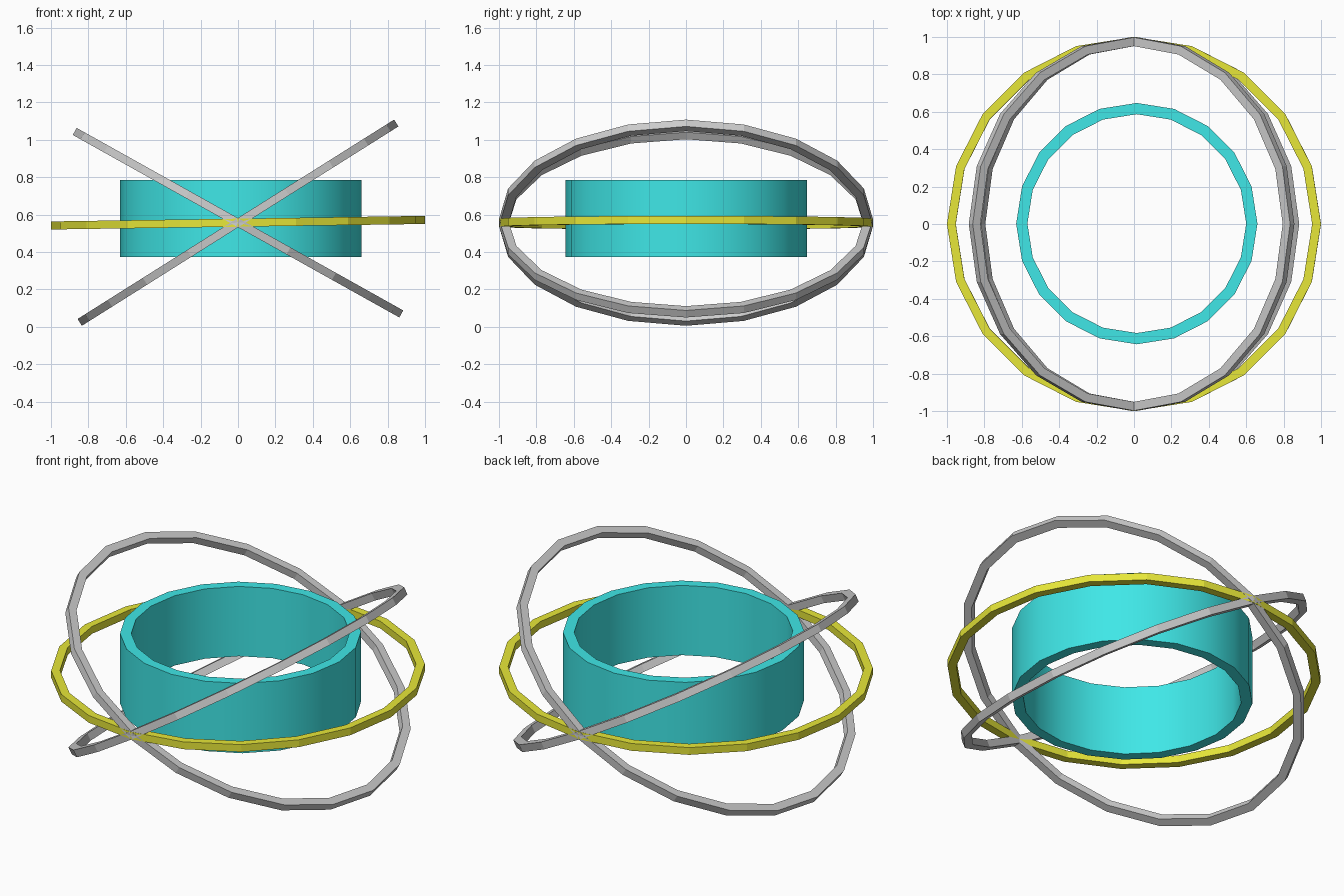
import bpy, bmesh
from math import cos, sin, tau, radians

if "Cube" in bpy.data.objects:
    bpy.data.objects.remove(bpy.data.objects["Cube"])

SIDES = 20


def paint(name, rgb):
    mat = bpy.data.materials.new(name)
    mat.diffuse_color = (*rgb, 1)
    mat.use_nodes = True
    mat.node_tree.nodes["Principled BSDF"].inputs["Base Color"].default_value = mat.diffuse_color
    return mat


def ring(name, outer, inner, height, centre, tilt=0, mat=None, smooth=False):
    """Closed rectangular-section hoop, tilted upward toward +x by tilt degrees."""
    bm = bmesh.new()
    h = height / 2
    section = [(outer, -h), (outer, h), (inner, h), (inner, -h)]
    loops = []
    for i in range(SIDES):
        a = tau * i / SIDES
        loops.append([bm.verts.new((r * cos(a), r * sin(a), z)) for r, z in section])
    for i in range(SIDES):
        p, q = loops[i], loops[(i + 1) % SIDES]
        for j in range(4):
            k = (j + 1) % 4
            bm.faces.new((p[j], q[j], q[k], p[k]))
    bmesh.ops.recalc_face_normals(bm, faces=bm.faces)
    mesh = bpy.data.meshes.new(name)
    bm.to_mesh(mesh)
    bm.free()
    obj = bpy.data.objects.new(name, mesh)
    bpy.context.collection.objects.link(obj)
    obj.location = centre
    obj.rotation_euler.y = -radians(tilt)
    if mat:
        mesh.materials.append(mat)
    if smooth:
        bpy.ops.object.select_all(action='DESELECT')
        obj.select_set(True)
        bpy.context.view_layer.objects.active = obj
        bpy.ops.object.shade_smooth_by_angle(angle=radians(30))
    return obj


cyan = paint("cyan", (0.05, 0.8, 0.8))
yellow = paint("yellow", (0.8, 0.8, 0.04))

# Wide central band
ring("central_band", 0.645, 0.585, 0.412, (0.015, 0.002, 0.58), mat=cyan, smooth=True)

# Nearly level outer hoop
ring("level_hoop", 1.0, 0.953, 0.043, (0, 0, 0.557), 0.85, yellow)

# Two crossed hoops
for name, tilt in (("rising_hoop", 32.2), ("falling_hoop", -29.2)):
    ring(name, 1.0, 0.953, 0.043, (0, 0, 0.557), tilt)
